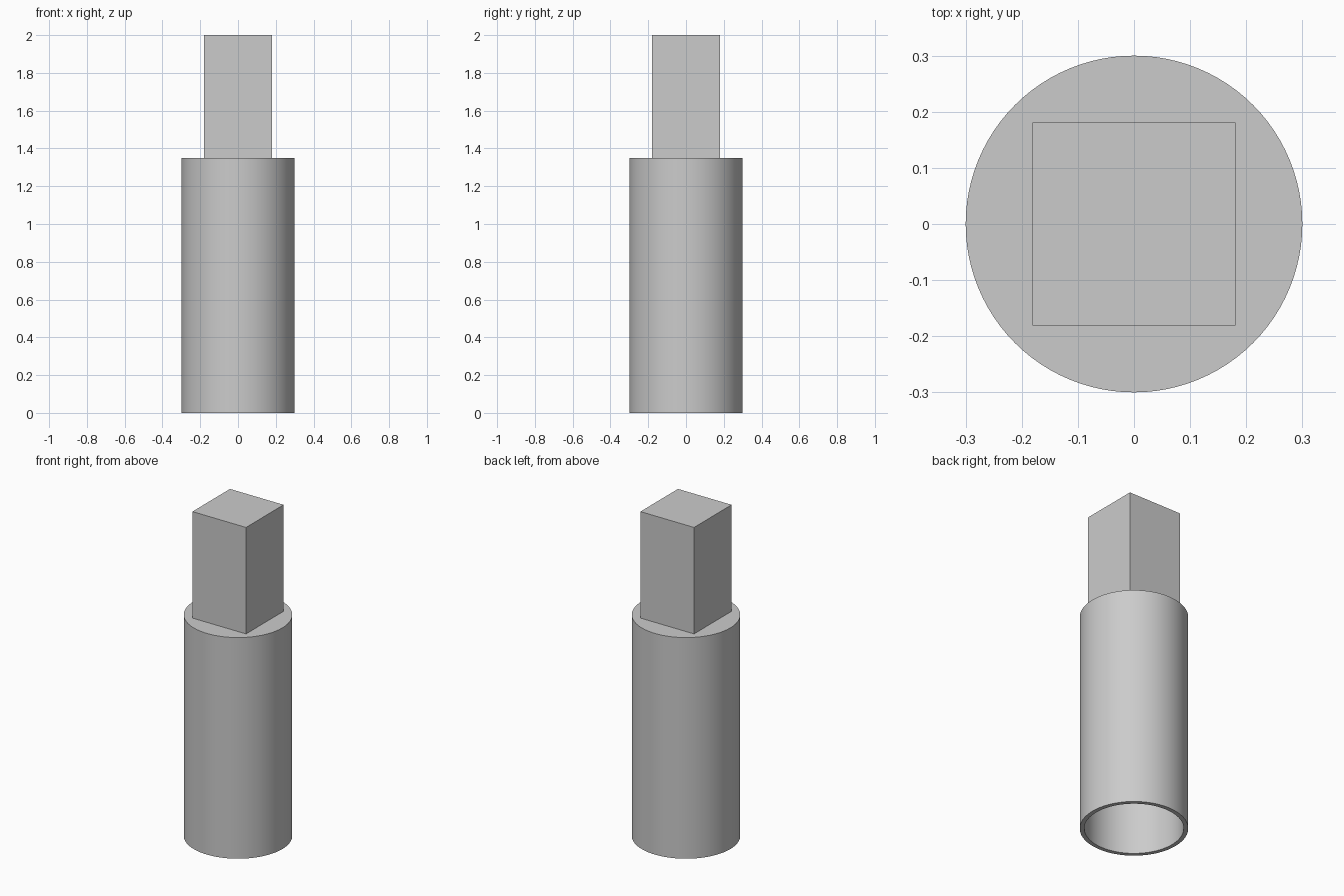
import bpy
import bmesh
import math
from mathutils import Vector

cube = bpy.data.objects.get("Cube")
if cube:
    bpy.data.objects.remove(cube, do_unlink=True)

# Plain grey material
grey = bpy.data.materials.new("plain grey")
grey.use_nodes = True
colour = (0.6, 0.6, 0.6, 1)
grey.diffuse_color = colour
grey.node_tree.nodes["Principled BSDF"].inputs["Base Color"].default_value = colour

RADIUS, BORE, HALF = 0.3, 0.275, 0.181
SHOULDER, BORE_TOP, TOP = 1.35, 1.325, 2.0


def add_object(name, bm):
    bmesh.ops.recalc_face_normals(bm, faces=bm.faces)
    mesh = bpy.data.meshes.new(name)
    bm.to_mesh(mesh)
    bm.free()
    mesh.materials.append(grey)
    obj = bpy.data.objects.new(name, mesh)
    bpy.context.collection.objects.link(obj)
    return obj


# Hollow sleeve: wall profile spun around the z axis, closed at the shoulder
bm = bmesh.new()
profile = [(0, BORE_TOP), (BORE, BORE_TOP), (BORE, 0),
           (RADIUS, 0), (RADIUS, SHOULDER), (0, SHOULDER)]
verts = [bm.verts.new((r, 0, z)) for r, z in profile]
edges = [bm.edges.new(pair) for pair in zip(verts, verts[1:])]
bmesh.ops.spin(bm, geom=verts + edges, cent=(0, 0, 0), axis=(0, 0, 1),
               angle=math.tau, steps=96, use_duplicate=False)
bmesh.ops.remove_doubles(bm, verts=bm.verts, dist=0.0001)
sleeve = add_object("hollow_sleeve", bm)

# Square shank standing on the shoulder
bm = bmesh.new()
bmesh.ops.create_cube(bm, size=1)
bmesh.ops.scale(bm, vec=Vector((HALF * 2, HALF * 2, TOP - SHOULDER)), verts=bm.verts)
bmesh.ops.translate(bm, vec=Vector((0, 0, (TOP + SHOULDER) / 2)), verts=bm.verts)
add_object("square_shank", bm)

# Smooth the round walls, keep the rims sharp
bpy.ops.object.select_all(action="DESELECT")
sleeve.select_set(True)
bpy.context.view_layer.objects.active = sleeve
bpy.ops.object.shade_smooth_by_angle(angle=math.radians(30))
